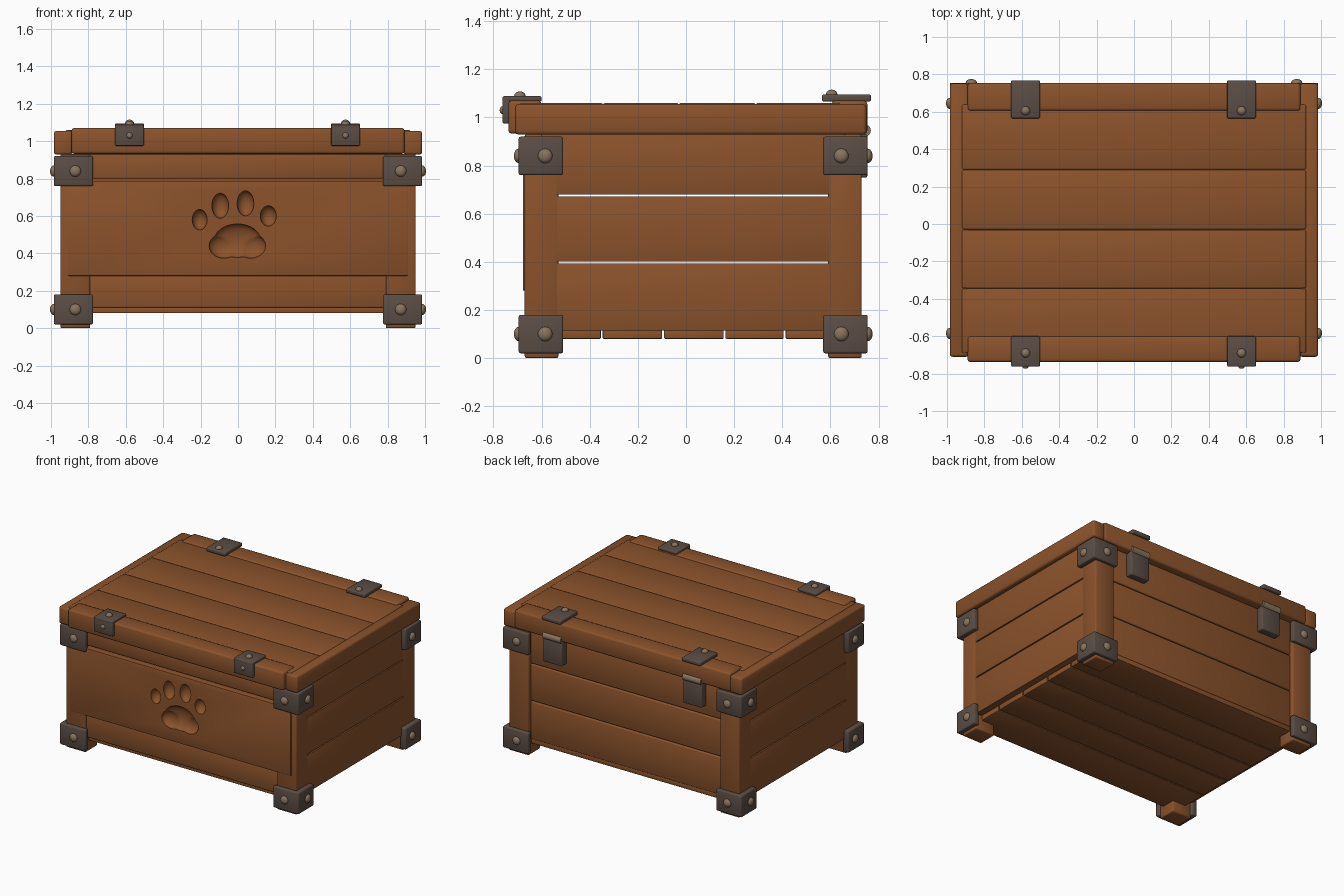
import bpy, bmesh, math
from mathutils import Matrix, Vector

if "Cube" in bpy.data.objects:
    bpy.data.objects.remove(bpy.data.objects["Cube"])


def material(name, rgb):
    m = bpy.data.materials.new(name)
    m.use_nodes = True
    m.diffuse_color = (*rgb, 1)
    bsdf = m.node_tree.nodes["Principled BSDF"]
    bsdf.inputs["Base Color"].default_value = (*rgb, 1)
    return m


wood = material("warm brown wood", (0.26, 0.086, 0.025))
iron = material("dark iron", (0.105, 0.074, 0.06))
rivet_metal = material("pale rivet metal", (0.25, 0.175, 0.115))


def finish(bm, name, mat):
    bmesh.ops.recalc_face_normals(bm, faces=bm.faces)
    mesh = bpy.data.meshes.new(name)
    bm.to_mesh(mesh)
    bm.free()
    mesh.materials.append(mat)
    mesh.shade_smooth()
    mesh.set_sharp_from_angle(angle=math.radians(50))
    obj = bpy.data.objects.new(name, mesh)
    bpy.context.collection.objects.link(obj)
    return obj


def bevel(bm, width):
    if width:
        bmesh.ops.bevel(bm, geom=bm.edges[:], offset=width, segments=2,
                        profile=0.5, affect='EDGES')


def box(name, xs, ys, zs, mat=wood, width=0.006):
    """Bevelled box given by its extent along each axis."""
    bm = bmesh.new()
    bmesh.ops.create_cube(bm, size=1)
    for v in bm.verts:
        for i, span in enumerate((xs, ys, zs)):
            v.co[i] = max(span) if v.co[i] > 0 else min(span)
    bevel(bm, width)
    return finish(bm, name, mat)


def prism(name, outline, z0, z1, mat, width):
    bm = bmesh.new()
    face = bm.faces.new([bm.verts.new((x, y, z0)) for x, y in outline])
    out = bmesh.ops.extrude_face_region(bm, geom=[face])
    top = [g for g in out["geom"] if isinstance(g, bmesh.types.BMVert)]
    bmesh.ops.translate(bm, verts=top, vec=(0, 0, z1 - z0))
    bmesh.ops.recalc_face_normals(bm, faces=bm.faces)
    bevel(bm, width)
    return finish(bm, name, mat)


def ellipsoid(name, centre, radii, mat):
    bm = bmesh.new()
    bmesh.ops.create_uvsphere(bm, u_segments=24, v_segments=12, radius=1)
    bm.transform(Matrix.Translation(centre) @ Matrix.Diagonal((*radii, 1)))
    return finish(bm, name, mat)


def rivet(centre, axis, r=0.03, height=0.02):
    radii = [r] * 3
    radii[axis] = height
    return ellipsoid("rivet", centre, radii, rivet_metal)


MID = 0.03                      # depth centre of the body
HALF_X, HALF_Y = 0.95, 0.70     # outer half sizes of the body
PLANKS = ((0.115, 0.393), (0.401, 0.671), (0.679, 0.93))

# Corner posts, iron corner brackets and their rivets
for sx in (-1, 1):
    for sy in (-1, 1):
        def at(x, y):
            return sx * x, MID + sy * y
        (xa, ya), (xb, yb) = at(0.79, 0.56), at(HALF_X, HALF_Y)
        box("corner_post", (xa, xb), (ya, yb), (0, 0.93), width=0.008)
        outline = [at(0.775, 0.725), at(0.985, 0.725), at(0.985, 0.54),
                   at(0.94, 0.54), at(0.94, 0.69), at(0.775, 0.69)]
        for z in (0.10, 0.84):
            prism("corner_bracket", outline, z - 0.08, z + 0.08, iron, 0.008)
            x, y = at(0.87, 0.725)
            rivet((x, y, z), 1)
            x, y = at(0.985, 0.615)
            rivet((x, y, z), 0)

# Side walls: three planks with open gaps between the posts
for sx in (-1, 1):
    for z in PLANKS:
        box("side_plank", (sx * 0.90, sx * 0.949), (-0.60, 0.66), z, width=0.002)

# Back wall: recessed planks
for z in PLANKS:
    box("back_plank", (-0.81, 0.81), (0.65, 0.70), z)

# Front wall: top and bottom boards with a wide panel between
box("front_top_board", (-0.80, 0.80), (-0.61, -0.662), (0.80, 0.93))
box("front_bottom_board", (-0.80, 0.80), (-0.61, -0.655), (0.11, 0.29))
panel = box("front_panel", (-0.91, 0.91), (-0.61, -0.678), (0.28, 0.785))

# Paw print hollowed out of the front panel: x, z, x radius, z radius
hollows = [(-0.205, 0.58, 0.04, 0.055), (-0.095, 0.655, 0.045, 0.067),
           (0.04, 0.667, 0.045, 0.067), (0.162, 0.60, 0.043, 0.055),
           (-0.003, 0.468, 0.125, 0.09), (-0.075, 0.44, 0.08, 0.066),
           (0.068, 0.44, 0.08, 0.066)]
bpy.context.view_layer.objects.active = panel
for x, z, rx, rz in hollows:
    cutter = ellipsoid("paw_cutter", (x, -0.678, z), (rx, 0.045, rz), wood)
    cutter.hide_render = True
    mod = panel.modifiers.new("paw_hollow", 'BOOLEAN')
    mod.operation, mod.solver, mod.object = 'DIFFERENCE', 'EXACT', cutter
    bpy.ops.object.modifier_apply(modifier=mod.name)
    bpy.data.objects.remove(cutter)
panel.data.set_sharp_from_angle(angle=math.radians(40))

# Floor slats
edges = (-0.64, -0.35, -0.095, 0.16, 0.41, 0.70)
for a, b in zip(edges, edges[1:]):
    box("floor_slat", (-0.90, 0.90), (a + 0.004, b - 0.004), (0.08, 0.118), width=0.004)

# Lid: planks framed by four rails
edges = (-0.69, -0.345, -0.03, 0.29, 0.64)
for a, b in zip(edges, edges[1:]):
    box("lid_plank", (-0.92, 0.92), (a + 0.001, b - 0.001), (1.01, 1.06), width=0.008)
box("lid_core", (-0.90, 0.90), (-0.68, 0.68), (1.0, 1.045), width=0)
for sx in (-1, 1):
    box("lid_side_rail", (sx * 0.885, sx * 0.985), (-0.71, 0.75), (0.928, 1.055), width=0.014)
box("lid_front_rail", (-0.89, 0.89), (-0.738, -0.60), (0.932, 1.07), width=0.014)
box("lid_back_rail", (-0.89, 0.89), (0.605, 0.753), (0.932, 1.07), width=0.014)

# Front clasps folded over the lid edge, and rear hinges
for x in (-0.58, 0.575):
    wide = (x - 0.077, x + 0.077)
    box("clasp_top", wide, (-0.762, -0.60), (1.066, 1.088), iron)
    box("clasp_front", wide, (-0.762, -0.73), (0.975, 1.088), iron)
    rivet((x, -0.69, 1.088), 2, 0.024)
    rivet((x, -0.762, 1.03), 1, 0.016, 0.012)
    box("hinge_top", wide, (0.565, 0.768), (1.066, 1.095), iron)
    rivet((x, 0.605, 1.095), 2, 0.024)
    box("hinge_leaf", wide, (0.695, 0.753), (0.75, 0.93), iron)
    # Hinge barrel
    bm = bmesh.new()
    bmesh.ops.create_cone(bm, cap_ends=True, segments=16, radius1=0.026,
                          radius2=0.026, depth=0.15)
    bm.transform(Matrix.Translation((x, 0.742, 0.945)) @ Matrix.Rotation(math.pi / 2, 4, 'Y'))
    finish(bm, "hinge_barrel", rivet_metal)
